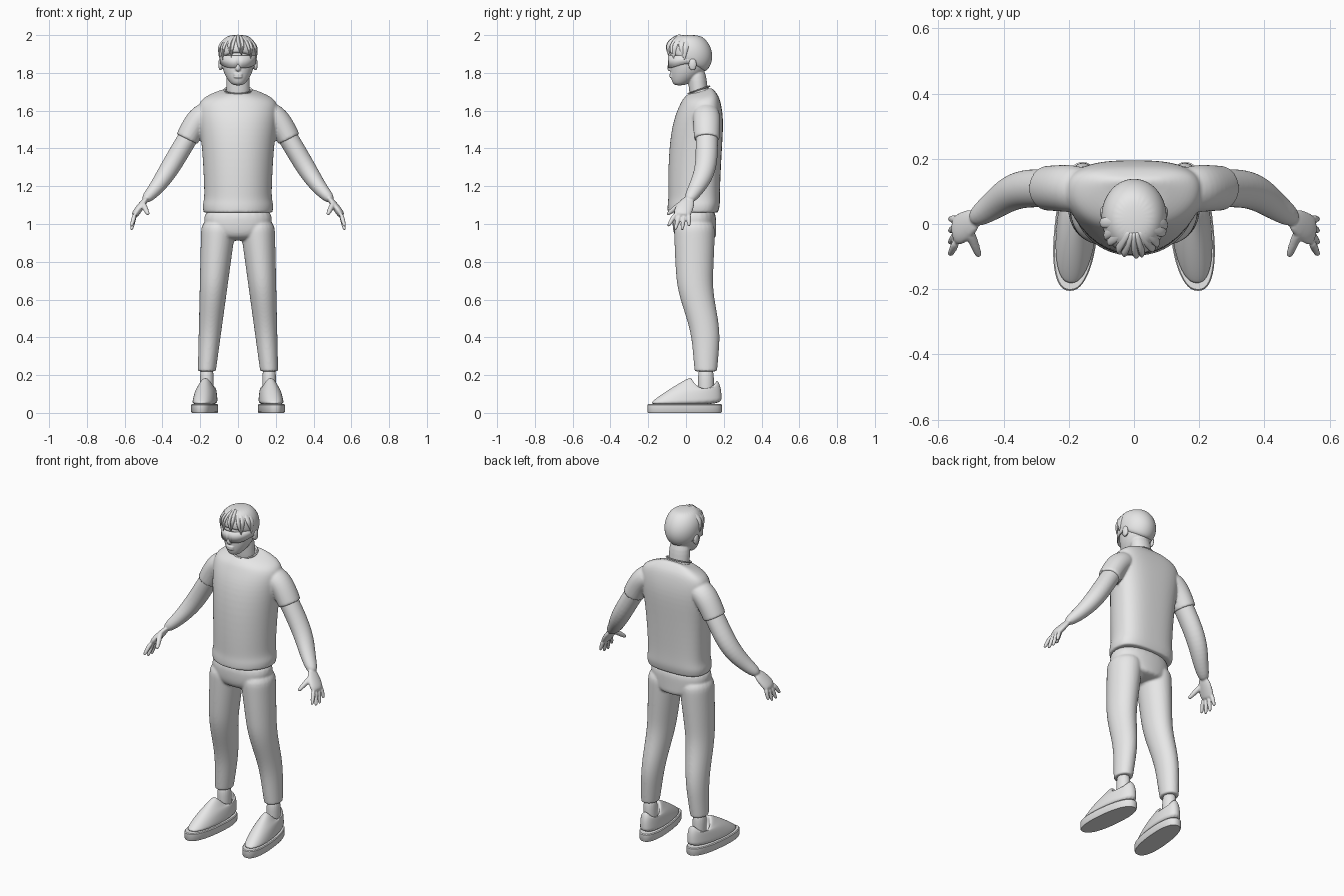
import bpy, bmesh, math
from mathutils import Vector

if "Cube" in bpy.data.objects:
    bpy.data.objects.remove(bpy.data.objects["Cube"])

grey = bpy.data.materials.new("plain_grey")
grey.use_nodes = True
grey.diffuse_color = (.8, .8, .8, 1)
grey.node_tree.nodes["Principled BSDF"].inputs["Base Color"].default_value = grey.diffuse_color


def rounded(value, power):
    return math.copysign(abs(value) ** power, value)


def level(z, half_width, front, back, tilt=0, x=0, power=1, bend=0, sag=0, skew=0, sides=24):
    """Level ring from front to back; tilt lifts the back, bend moves the sides back."""
    ring = []
    for i in range(sides):
        angle = math.tau * i / sides
        c, s = rounded(math.cos(angle), power), rounded(math.sin(angle), power)
        y = (front + back) / 2 + s * (back - front) / 2
        height = z + tilt * (s + 1) / 2 - sag * c * c
        ring.append(Vector((x + half_width * c - skew * y, y + bend * c * c, height)))
    return ring


def tube(points, flat=1.0, sides=16):
    """Rings across a path of points (x, y, z, radius)."""
    centres = [Vector(p[:3]) for p in points]
    rings = []
    for i, (centre, point) in enumerate(zip(centres, points)):
        ahead = centres[min(i + 1, len(centres) - 1)]
        along = (ahead - centres[max(i - 1, 0)]).normalized()
        across = Vector((0, 1, 0))
        across = (across - along * across.dot(along)).normalized()
        normal = along.cross(across) * flat
        turns = [math.tau * k / sides for k in range(sides)]
        rings.append([centre + (across * math.cos(t) + normal * math.sin(t)) * point[3] for t in turns])
    return rings


def digit(base, tip, radius):
    """Finger with a rounded tip."""
    base, tip = Vector(base), Vector(tip)
    steps = (0, .5, .9, 1)
    return tube([(*base.lerp(tip, k), radius * (1 - k ** 6 / 2)) for k in steps], sides=10)


def blob(x, y, z, width, depth, height):
    """Rounded lump."""
    rings = []
    for k in range(1, 8):
        angle = math.pi * k / 8
        r = math.sin(angle)
        rings.append(level(z - height * math.cos(angle), width * r, y - depth * r, y + depth * r, x=x))
    return rings


def hemmed(rings):
    """Turn the last ring inwards to leave a crisp edge."""
    last = rings[-1]
    centre = sum(last, Vector()) / len(last)
    return rings + [[centre.lerp(p, k) for p in last] for k in (.97, .6)]


def flipped(rings):
    return [[Vector((-p.x, p.y, p.z)) for p in ring] for ring in rings]


def finish(name, bm):
    mesh = bpy.data.meshes.new(name)
    bm.to_mesh(mesh)
    bm.free()
    mesh.materials.append(grey)
    mesh.shade_smooth()
    ob = bpy.data.objects.new(name, mesh)
    bpy.context.collection.objects.link(ob)
    return ob


def build(name, parts=(), pairs=(), rounding=2, voxel=0, soften=3):
    """Skin ring stacks, copy pairs to the other side, optionally fuse all."""
    bm = bmesh.new()
    for rings in [*parts, *pairs, *map(flipped, pairs)]:
        rows = [[bm.verts.new(p) for p in ring] for ring in rings]
        for low, high in zip(rows, rows[1:]):
            for i in range(len(low)):
                bm.faces.new((low[i - 1], low[i], high[i], high[i - 1]))
        bm.faces.new(rows[0])
        bm.faces.new(rows[-1])
    bmesh.ops.recalc_face_normals(bm, faces=bm.faces)
    ob = finish(name, bm)
    if rounding:
        mod = ob.modifiers.new("round", 'SUBSURF')
        mod.levels = mod.render_levels = rounding
    if voxel:
        mod = ob.modifiers.new("fuse", 'REMESH')
        mod.mode, mod.voxel_size, mod.use_smooth_shade = 'VOXEL', voxel, True
        mod = ob.modifiers.new("soften", 'SMOOTH')
        mod.factor, mod.iterations = .5, soften
    return ob


# Shirt: body from neck to hem, fused with the sleeves
body = [(1.69, .08, .01, .13), (1.68, .12, 0, .145), (1.66, .18, -.02, .17), (1.63, .215, -.035, .185),
        (1.55, .21, -.07, .2), (1.4, .19, -.093, .19), (1.2, .18, -.097, .18), (1.13, .18, -.095, .18),
        (1.1, .19, -.1, .18), (1.06, .185, -.1, .17)]
torso = [level(*row, tilt=max(0, row[0] - 1.6) * .4, power=.88, bend=.03) for row in body]
sleeve = [(.13, .1, 1.6, .07), (.2, .11, 1.57, .075), (.24, .11, 1.51, .072), (.27, .11, 1.45, .07)]
build("shirt", [hemmed(torso)], [hemmed(tube(sleeve, flat=.9))], voxel=.007)

# Collar band: a thick ring around the neck
band = []
for k in range(8):
    turn = math.tau * k / 8
    grow = .007 * math.cos(turn)
    band.append(level(1.685 + .01 * math.sin(turn), .074 + grow, .012 - grow, .125 + grow, tilt=.04))
build("collar", [band])

# Trousers: pelvis fused with tapering legs that bulge back at the calf
pelvis = [level(z, w, -w * .4, .16, power=.88) for z, w in ((.91, .1), (.95, .17), (1, .183), (1.1, .18))]
leg = []
for k in range(10):
    t = k / 9
    knee = min(max((t - .4) / .4, 0), 1)
    centre = .045 + .06 * knee * knee * (3 - 2 * knee)
    depth = .11 - .05 * t ** 1.5
    leg.append(level(1.03 - .81 * t, .095 - .047 * t, centre - depth, centre + depth, x=.1 + .065 * t))
build("trousers", [pelvis], [hemmed(leg)], voxel=.007)

# Arms fused with palms, fingers and thumbs
arm = [(.2, .11, 1.56, .06), (.27, .11, 1.45, .06), (.34, .11, 1.33, .06),
       (.39, .09, 1.25, .055), (.44, .05, 1.18, .043), (.5, .01, 1.12, .03)]
palm = [(.48, .02, 1.14, .03), (.51, 0, 1.1, .046), (.54, -.02, 1.06, .05), (.55, -.02, 1.04, .04)]
hand = [tube(palm, flat=.42)]
for k in range(4):
    s = k - 1.5
    hand.append(digit((.545, s * .023 - .02, 1.055), (.565, s * .037 - .04, .965 + s * s * .01), .013))
hand.append(digit((.51, -.01, 1.12), (.475, -.1, 1.05), .016))
build("arms", pairs=[tube(arm, flat=.9), *hand], voxel=.005, soften=2)

# Head fused with neck, nose, lips and ears
skull = [(1.733, .025, -.06, -.01), (1.75, .045, -.075, .03), (1.79, .072, -.082, .09), (1.84, .088, -.083, .12),
         (1.92, .092, -.08, .125), (1.96, .07, -.05, .1), (1.985, .03, -.01, .06)]
neck = [level(z, .062, front, front + .1) for z, front in ((1.64, .02), (1.73, .015), (1.84, 0))]
nose = tube([(0, -.07, 1.885, .008), (0, -.083, 1.85, .012), (0, -.087, 1.82, .016), (0, -.08, 1.81, .01)])
lips = [blob(0, -.078, z, .025, .01, .007) for z in (1.779, 1.792)]
ear = blob(.093, .035, 1.845, .012, .022, .034)
build("head", [[level(*row) for row in skull], neck, nose, *lips], [ear], voxel=.004)

# Hair: cap lower at the nape, with locks combed from crown to fringe
cap = [(1.91, .075, -.065, .09, -.11), (1.905, .097, -.093, .118, -.09), (1.925, .102, -.098, .143, -.06),
       (1.953, .1, -.092, .139, -.03), (1.985, .08, -.07, .11, -.01), (2.002, .045, -.03, .07, 0)]
locks = []
for i in range(11):
    heading = math.radians(i * 16 - 80)
    drop = .09 + .008 * (i * 2 % 3) + .02 * abs(math.sin(heading))
    path = []
    for k in range(6):
        u = k / 5
        angle = heading + u ** 3 * (.2 if i % 2 else -.1)
        reach = min(1, .35 + 1.1 * u)
        path.append((.1 * reach * math.sin(angle), .02 - .115 * reach * math.cos(angle),
                     1.99 - drop * u ** 1.6, .003 + .018 * (1 - u ** 3)))
    locks.append(tube(path, flat=.55, sides=8))
build("hair", [[level(*row) for row in cap], *locks])

# Wraparound visor with a nose notch
bm = bmesh.new()
columns = []
for i in range(49):
    angle = math.radians(i * 4 - 96)
    side = abs(math.sin(angle))
    notch = max(0, 1 - side / .17)
    x, y = .096 * math.sin(angle), .012 - .108 * math.cos(angle)
    bottom = 1.826 + .022 * (side ** 4 + notch)
    columns.append([bm.verts.new((x, y, z)) for z in (bottom, 1.892)])
for left, right in zip(columns, columns[1:]):
    bm.faces.new((left[0], right[0], right[1], left[1]))
visor = finish("visor", bm)
mod = visor.modifiers.new("thickness", 'SOLIDIFY')
mod.thickness, mod.offset = .006, -1

# Ankles
build("ankles", pairs=[[level(z, .037, .063, .148, x=.165) for z in (.07, .15, .25)]])

# Shoe uppers: sloping from toe to tongue, dipping at the sides of the opening
upper = []
for k in range(8):
    t = k / 7
    upper.append(level(.04 + .15 * t, .065 - .021 * t, -.2 + .22 * t ** 1.2, .19 - .018 * t * t,
                       tilt=.115 * t ** .5 - .14 * t, x=.175, power=.88, sag=.05 * t ** 3, skew=.1))
lining = [level(z, .034, .035, .16, x=.175, sag=.05, skew=.1) for z in (.18, .12)]
build("shoe_uppers", pairs=[upper + lining])

# Flat soles
sole = [level(z, .067 - inset, inset - .205, .19 - inset, x=.176, power=.85, skew=.1, sides=48)
        for z, inset in ((0, .004), (.006, 0), (.042, 0), (.047, .004))]
soles = build("shoe_soles", pairs=[sole], rounding=0)

# Keep hard edges on the crisp parts
for ob in (soles, visor):
    bpy.ops.object.select_all(action='DESELECT')
    ob.select_set(True)
    bpy.context.view_layer.objects.active = ob
    bpy.ops.object.shade_smooth_by_angle(angle=math.radians(35))
